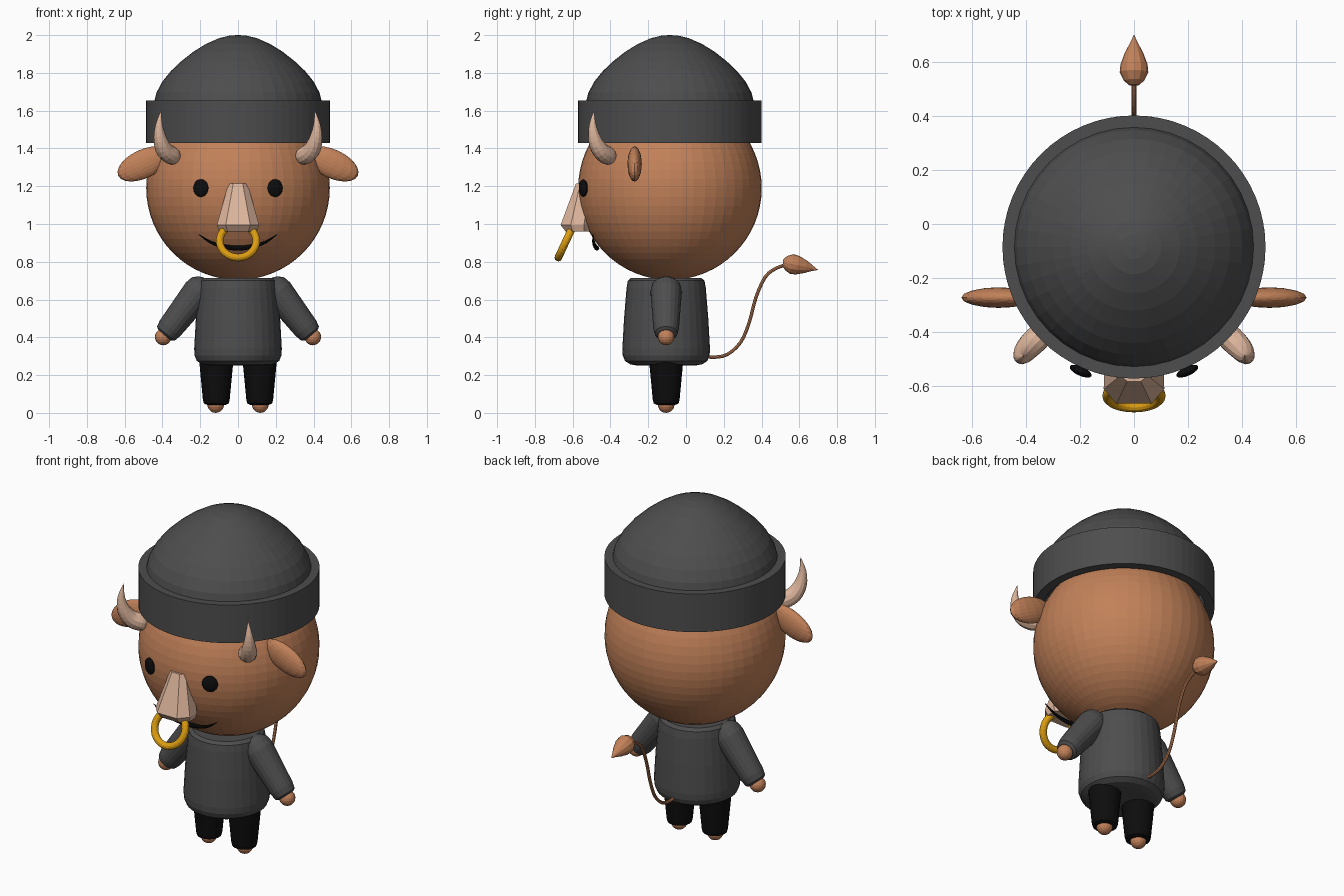
import bpy, bmesh
from math import sin, cos, pi, radians
from mathutils import Vector, Quaternion

if "Cube" in bpy.data.objects:
    bpy.data.objects.remove(bpy.data.objects["Cube"])


def material(name, r, g, b):
    m = bpy.data.materials.new(name)
    m.diffuse_color = (r, g, b, 1)
    m.use_nodes = True
    m.node_tree.nodes["Principled BSDF"].inputs["Base Color"].default_value = m.diffuse_color
    return m


BROWN = material("brown", 0.54, 0.22, 0.10)
GREY = material("dark_grey", 0.075, 0.075, 0.075)
BLACK = material("black", 0.004, 0.004, 0.004)
CREAM = material("cream", 0.72, 0.46, 0.33)
GOLD = material("gold", 0.72, 0.34, 0.006)


def skin(name, rings, mat, closed=False):
    """Bridge a list of equal-length point rings; cap the ends unless closed."""
    bm = bmesh.new()
    vr = [[bm.verts.new(p) for p in ring] for ring in rings]
    n = len(vr[0])
    pairs = list(zip(vr, vr[1:])) + ([(vr[-1], vr[0])] if closed else [])
    for a, b in pairs:
        for i in range(n):
            j = (i + 1) % n
            bm.faces.new((a[i], a[j], b[j], b[i]))
    if not closed:
        bm.faces.new(vr[0])
        bm.faces.new(vr[-1])
    bmesh.ops.recalc_face_normals(bm, faces=bm.faces)
    me = bpy.data.meshes.new(name)
    bm.to_mesh(me)
    bm.free()
    me.materials.append(mat)
    ob = bpy.data.objects.new(name, me)
    bpy.context.collection.objects.link(ob)
    return ob


def lathe(name, profile, x, y, mat, sides=32, closed=False):
    """Turn (radius, z) points around a vertical axis at x, y."""
    return skin(name, [[(x + r * cos(2 * pi * i / sides), y + r * sin(2 * pi * i / sides), z)
                        for i in range(sides)] for r, z in profile], mat, closed)


def tube(name, pts, mat, sides=12, steps=1):
    """Sweep a circle along (x, y, z, radius) points, optionally smoothed."""
    P = [Vector(p) for p in pts]
    path = []
    for i in range(len(P) - 1):
        a, b, c, d = P[max(i - 1, 0)], P[i], P[i + 1], P[min(i + 2, len(P) - 1)]
        for k in range(steps):
            t = k / steps
            path.append(0.5 * (2 * b + (c - a) * t + (2 * a - 5 * b + 4 * c - d) * t * t
                               + (3 * b - a - 3 * c + d) * t ** 3))
    path.append(P[-1])
    q, old, rings = Quaternion(), Vector((0, 0, 1)), []
    for i, p in enumerate(path):
        t = (path[min(i + 1, len(path) - 1)] - path[max(i - 1, 0)]).xyz.normalized()
        q = old.rotation_difference(t) @ q
        old = t
        r = max(p.w, 0.001)
        rings.append([p.xyz + q @ Vector((r * cos(2 * pi * k / sides), r * sin(2 * pi * k / sides), 0))
                      for k in range(sides)])
    return skin(name, rings, mat)


def ball(name, loc, size, mat, rot=(0, 0, 0), seg=16, rings=10):
    bpy.ops.mesh.primitive_uv_sphere_add(segments=seg, ring_count=rings, radius=1,
                                         location=loc, rotation=rot)
    ob = bpy.context.object
    ob.name = name
    ob.scale = size
    ob.data.materials.append(mat)
    return ob


HY = -0.085   # head axis
BY = -0.105   # body axis

# head
ball("head", (0, HY, 1.19), (0.486,) * 3, BROWN, seg=48, rings=32)

# knitted hat: folded band and soft dome
lathe("hat_band", [(0.486, 1.43), (0.486, 1.655), (0.435, 1.655), (0.435, 1.43)],
      0, HY, GREY, 64, closed=True)
lathe("hat_dome", [(0.435, 1.60), (0.442, 1.655), (0.432, 1.695), (0.40, 1.755), (0.355, 1.81),
                   (0.30, 1.862), (0.235, 1.913), (0.17, 1.953), (0.10, 1.984), (0.045, 1.997),
                   (0.005, 2.0)], 0, HY, GREY, 40)

# torso
lathe("torso", [(0.15, 0.25), (0.19, 0.257), (0.218, 0.275), (0.23, 0.305), (0.232, 0.34),
                (0.223, 0.50), (0.21, 0.66), (0.203, 0.70), (0.185, 0.715)], 0, BY, GREY)

for s, side in ((-1, "left"), (1, "right")):
    # arms and hands
    tube(side + "_arm", [(s * 0.162, BY, 0.705, 0.02), (s * 0.168, BY, 0.695, 0.05),
                         (s * 0.185, BY, 0.672, 0.075), (s * 0.21, BY, 0.64, 0.083),
                         (s * 0.36, BY, 0.448, 0.068), (s * 0.382, BY, 0.42, 0.06),
                         (s * 0.389, BY, 0.412, 0.045)], GREY, 20)
    ball(side + "_hand", (s * 0.396, BY, 0.402), (0.044,) * 3, BROWN)
    # legs and feet
    lathe(side + "_leg", [(0.092, 0.30), (0.088, 0.25), (0.071, 0.07), (0.066, 0.05), (0.05, 0.043)],
          s * 0.115, BY, BLACK, 24)
    ball(side + "_foot", (s * 0.118, BY, 0.044), (0.044,) * 3, BROWN)
    # ears
    ball(side + "_ear", (s * 0.50, -0.272, 1.318), (0.148, 0.038, 0.076), BROWN,
         (0, s * radians(25), 0), 16, 12)
    # horns
    tube(side + "_horn", [(s * 0.322, -0.385, 1.352, 0.012), (s * 0.33, -0.393, 1.354, 0.035),
                          (s * 0.35, -0.415, 1.362, 0.048), (s * 0.387, -0.452, 1.388, 0.046),
                          (s * 0.411, -0.482, 1.445, 0.036), (s * 0.418, -0.494, 1.52, 0.02),
                          (s * 0.408, -0.488, 1.60, 0.001)], CREAM, 12, 3)
    # eyes
    ball(side + "_eye", (s * 0.197, -0.544, 1.19), (0.044, 0.017, 0.047), BLACK,
         (0, 0, s * radians(24)))

# muzzle: faceted, flaring towards the nose
rings = []
for z, half in ((1.215, [(0.025, -0.582), (0.05, -0.56), (0.05, -0.51), (0.022, -0.48)]),
                (0.995, [(0.065, -0.664), (0.112, -0.61), (0.11, -0.54), (0.045, -0.49)]),
                (0.960, [(0.055, -0.637), (0.10, -0.60), (0.10, -0.54), (0.04, -0.49)])):
    rings.append([(x, y, z) for x, y in half] + [(-x, y, z) for x, y in reversed(half)])
skin("muzzle", rings, CREAM)

# nose ring
bpy.ops.mesh.primitive_torus_add(major_radius=0.097, minor_radius=0.02, major_segments=32,
                                 minor_segments=12, location=(0, -0.635, 0.91),
                                 rotation=(radians(65), 0, 0))
ring = bpy.context.object
ring.name = "nose_ring"
ring.data.materials.append(GOLD)

# smiling mouth
tube("mouth", [(-0.208, -0.493, 0.945, 0.002), (-0.125, -0.487, 0.895, 0.009),
               (0, -0.472, 0.872, 0.013), (0.125, -0.487, 0.895, 0.009),
               (0.208, -0.493, 0.945, 0.002)], BLACK, 8, 5)

# tail and tuft
tube("tail", [(0, y, z, 0.009) for y, z in
              ((0.10, 0.30), (0.15, 0.295), (0.22, 0.31), (0.29, 0.375), (0.335, 0.48),
               (0.37, 0.61), (0.42, 0.72), (0.48, 0.767), (0.54, 0.785))], BROWN, 8, 3)
tube("tail_tuft", [(0, 0.513, 0.795, 0.018), (0, 0.53, 0.793, 0.038), (0, 0.56, 0.788, 0.053),
                   (0, 0.59, 0.782, 0.050), (0, 0.635, 0.773, 0.033), (0, 0.67, 0.765, 0.014),
                   (0, 0.698, 0.757, 0.001)], BROWN, 12)
